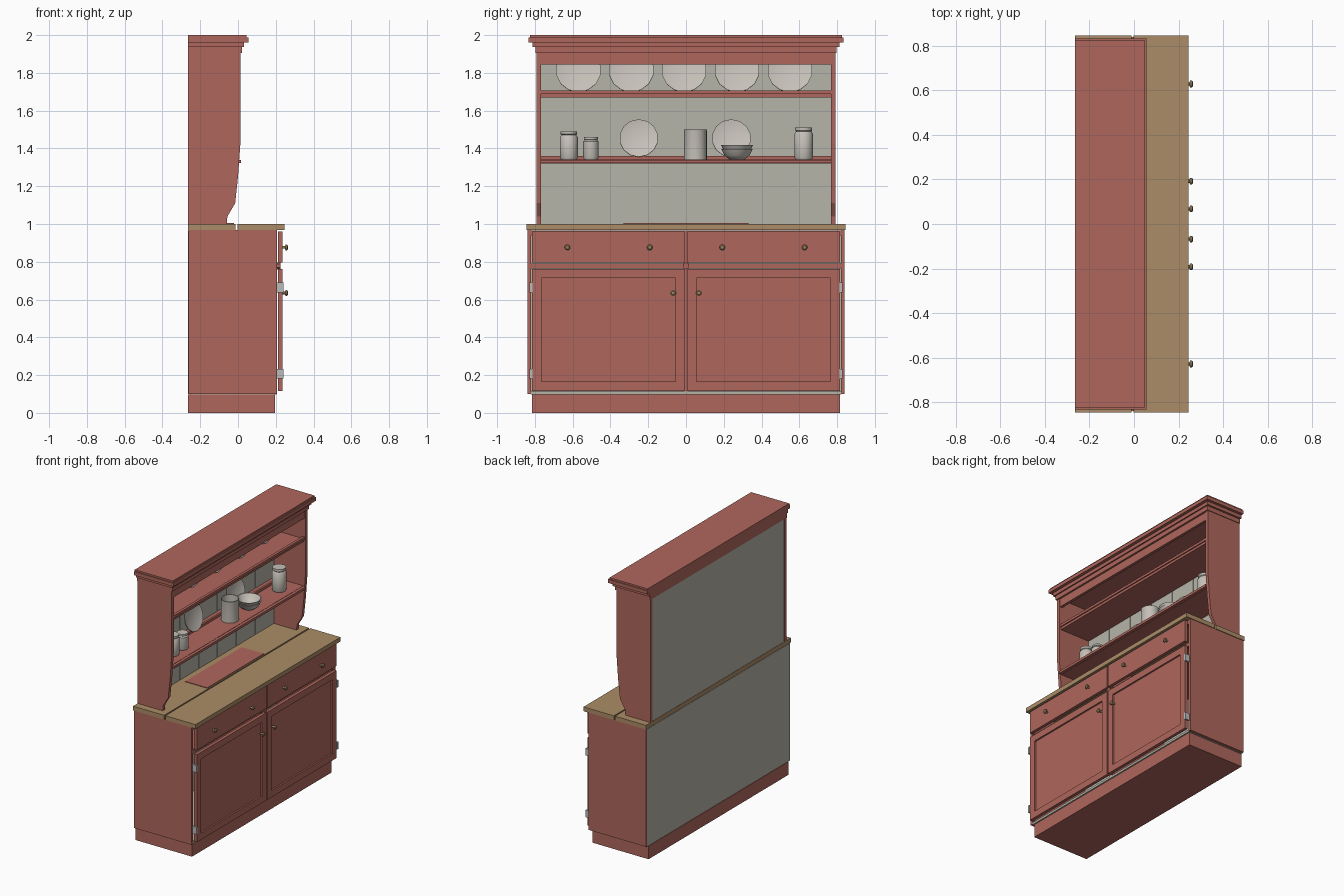
import bpy, bmesh, math
from mathutils import Matrix, Vector

cube = bpy.data.objects.get("Cube")
if cube:
    bpy.data.objects.remove(cube, do_unlink=True)


def material(name, rgb):
    m = bpy.data.materials.new(name)
    m.use_nodes = True
    m.diffuse_color = (*rgb, 1)
    bsdf = next(n for n in m.node_tree.nodes if n.type == "BSDF_PRINCIPLED")
    bsdf.inputs["Base Color"].default_value = (*rgb, 1)
    return m


RED = material("painted red", (0.43, 0.135, 0.108))
WOOD = material("oak", (0.41, 0.265, 0.135))
GREY = material("panel grey", (0.47, 0.46, 0.40))
CHINA = material("stoneware", (0.56, 0.53, 0.48))
BRASS = material("brass", (0.34, 0.24, 0.12))
STEEL = material("hinge steel", (0.5, 0.5, 0.5))


def finish(name, bm, mat, smooth=False):
    bmesh.ops.recalc_face_normals(bm, faces=bm.faces)
    me = bpy.data.meshes.new(name)
    bm.to_mesh(me)
    bm.free()
    ob = bpy.data.objects.new(name, me)
    bpy.context.collection.objects.link(ob)
    me.materials.append(mat)
    if smooth:
        bpy.ops.object.select_all(action="DESELECT")
        ob.select_set(True)
        bpy.context.view_layer.objects.active = ob
        bpy.ops.object.shade_smooth_by_angle(angle=math.radians(40))
    return ob


def box(name, x, y, z, mat):
    """Box from (low, high) pairs on each axis."""
    bm = bmesh.new()
    size = [b - a for a, b in (x, y, z)]
    mid = [(a + b) / 2 for a, b in (x, y, z)]
    bmesh.ops.create_cube(bm, size=1, matrix=Matrix.Translation(mid) @ Matrix.Diagonal((*size, 1)))
    return finish(name, bm, mat)


def lathe(name, profile, mat, place, steps=24, smooth=True):
    """Spin (radius, height) points round z, then place the result."""
    bm = bmesh.new()
    verts = [bm.verts.new((r, 0, h)) for r, h in profile]
    edges = [bm.edges.new(p) for p in zip(verts, verts[1:])]
    bmesh.ops.spin(bm, geom=verts + edges, cent=(0, 0, 0), axis=(0, 0, 1),
                   angle=math.tau, steps=steps, use_duplicate=False)
    bmesh.ops.remove_doubles(bm, verts=bm.verts, dist=0.0002)
    bmesh.ops.transform(bm, matrix=place, verts=bm.verts)
    return finish(name, bm, mat, smooth)


SIDES = (("right", -1), ("left", 1))


def span(s, a, b):
    return tuple(sorted((s * a, s * b)))


BACK = -0.265

# Base carcass
box("plinth", (BACK, 0.195), (-0.815, 0.815), (0, 0.097), RED)
box("base_floor", (-0.255, 0.205), (-0.82, 0.82), (0.097, 0.113), GREY)
box("base_back", (BACK, -0.255), (-0.832, 0.832), (0.1, 0.966), GREY)
box("base_top_rail", (0.17, 0.205), (-0.82, 0.82), (0.94, 0.966), RED)
box("middle_rail", (-0.255, 0.207), (-0.82, 0.82), (0.765, 0.79), RED)
box("centre_divider", (-0.255, 0.205), (-0.012, 0.012), (0.113, 0.95), RED)
for label, s in SIDES:
    box(label + "_base_side", (-0.262, 0.207), span(s, 0.82, 0.84), (0.1, 0.968), RED)

# Worktop in two boards
box("worktop_back", (BACK, -0.012), (-0.845, 0.845), (0.968, 1.0), WOOD)
box("worktop_front", (-0.002, 0.245), (-0.845, 0.845), (0.968, 1.0), WOOD)
box("worktop_mat", (-0.2, -0.02), (-0.33, 0.33), (1.0, 1.004), RED)


# Knobs
def knob(name, y, z):
    place = Matrix.Translation((0.23, y, z)) @ Matrix.Rotation(math.pi / 2, 4, "Y")
    lathe(name, [(0, 0), (0.007, 0), (0.007, 0.018), (0.015, 0.022),
                 (0.015, 0.03), (0.009, 0.035), (0, 0.035)], BRASS, place, 12)


# Drawers, framed doors and hinges
def door(name, s):
    bm = bmesh.new()
    ya, yb = span(s, 0.006, 0.815)
    place = Matrix.Translation((0.2235, (ya + yb) / 2, 0.44))
    bmesh.ops.create_cube(bm, size=1, matrix=place @ Matrix.Diagonal((0.023, yb - ya, 0.646, 1)))
    bm.normal_update()
    front = [f for f in bm.faces if f.normal.x > 0.9]
    bmesh.ops.inset_region(bm, faces=front, thickness=0.07)
    rim = bmesh.ops.extrude_face_region(bm, geom=front)["geom"]
    bmesh.ops.translate(bm, vec=(-0.012, 0, 0), verts=[v for v in rim if isinstance(v, bmesh.types.BMVert)])
    bmesh.ops.delete(bm, geom=front, context="FACES_ONLY")
    return finish(name, bm, RED)


for label, s in SIDES:
    box(label + "_drawer", (0.212, 0.235), span(s, 0.006, 0.815), (0.796, 0.96), RED)
    door(label + "_door", s)
    for place, y in (("inner", 0.192), ("outer", 0.628)):
        knob(f"{label}_drawer_{place}_knob", s * y, 0.876)
    knob(label + "_door_knob", s * 0.068, 0.635)
    for place, z in (("lower", 0.207), ("upper", 0.663)):
        box(f"{label}_{place}_hinge", (0.205, 0.24), span(s, 0.813, 0.828), (z - 0.026, z + 0.026), STEEL)
place = Matrix.Translation((0.205, 0, 0.778)) @ Matrix.Rotation(math.pi / 2, 4, "Y")
lathe("door_catch", [(0, 0), (0.018, 0), (0.018, 0.02), (0, 0.02)], RED, place, 6, False)

# Rack sides with a shaped front edge
outline = [(BACK, 1.0), (-0.06, 1.0), (-0.056, 1.04), (-0.015, 1.11),
           (0.0, 1.25), (0.013, 1.43), (0.013, 1.91), (BACK, 1.91)]
for label, s in SIDES:
    bm = bmesh.new()
    face = bm.faces.new([bm.verts.new((x, s * 0.768, z)) for x, z in outline])
    out = bmesh.ops.extrude_face_region(bm, geom=[face])["geom"]
    bmesh.ops.translate(bm, vec=(0, s * 0.024, 0), verts=[v for v in out if isinstance(v, bmesh.types.BMVert)])
    finish(label + "_rack_side", bm, RED)

# Boarded rack back
box("rack_back", (-0.263, -0.252), (-0.77, 0.77), (1.0, 1.91), GREY)
for i in range(7):
    mid = (i - 3) * 0.2205
    box(f"back_board_{i + 1}", (-0.252, -0.245), (mid - 0.107, mid + 0.107), (1.0, 1.905), GREY)

# Shelves, plate ledges and frieze
INNER = (-0.77, 0.77)
box("lower_shelf", (-0.25, -0.005), INNER, (1.32, 1.342), RED)
box("lower_shelf_bead", (-0.005, 0.016), INNER, (1.322, 1.34), RED)
box("lower_plate_ledge", (-0.2, -0.185), INNER, (1.34, 1.36), RED)
box("upper_shelf", (-0.25, 0.0), INNER, (1.67, 1.69), RED)
box("upper_shelf_lip", (-0.012, 0.008), INNER, (1.688, 1.706), RED)
box("frieze", (-0.012, 0.008), INNER, (1.845, 1.915), RED)

# Stepped cornice
for i, (x, y, low, high) in enumerate([(0.022, 0.797, 1.905, 1.937), (0.032, 0.812, 1.937, 1.962),
                                       (0.055, 0.833, 1.962, 1.988), (0.046, 0.826, 1.988, 2.0)]):
    box(f"cornice_step_{i + 1}", (BACK, x), (-y, y), (low, high), RED)


# Plates leaning on the boards
def plate(name, x, y, z, r):
    place = (Matrix.Translation((x, y, z)) @ Matrix.Rotation(math.radians(75), 4, "Y"))
    lathe(name, [(0, 0), (r * 0.55, 0), (r, 0.014), (r, 0.02), (r * 0.6, 0.007), (0, 0.007)],
          CHINA, place, 14)


for i in range(5):
    plate(f"upper_plate_{i + 1}", -0.205, (i - 2) * 0.28 - 0.01, 1.81, 0.12)
for i, y in enumerate((-0.25, 0.24)):
    plate(f"lower_plate_{i + 1}", -0.205, y, 1.45, 0.103)


# Jars, canister and bowls on the lower shelf
def jar(name, y, r, h, x=-0.1):
    lathe(name, [(0, 0), (r * 0.9, 0), (r, 0.01), (r, h * 0.8), (r * 0.82, h * 0.87),
                 (r * 0.92, h * 0.9), (r * 0.92, h), (0, h)], CHINA, Matrix.Translation((x, y, 1.342)))


jar("jar_1", -0.62, 0.047, 0.148)
jar("jar_2", -0.503, 0.041, 0.118)
jar("jar_3", 0.623, 0.049, 0.17)
lathe("canister", [(0, 0), (0.06, 0), (0.06, 0.148), (0.062, 0.158), (0.056, 0.158), (0.054, 0.01), (0, 0.01)],
      CHINA, Matrix.Translation((-0.1, 0.05, 1.342)))
for i in range(2):
    lathe(f"bowl_{i + 1}", [(0, 0), (0.04, 0), (0.066, 0.02), (0.084, 0.055), (0.079, 0.055),
                            (0.06, 0.024), (0.036, 0.007), (0, 0.007)],
          CHINA, Matrix.Translation((-0.1, 0.27, 1.342 + 0.02 * i)))
